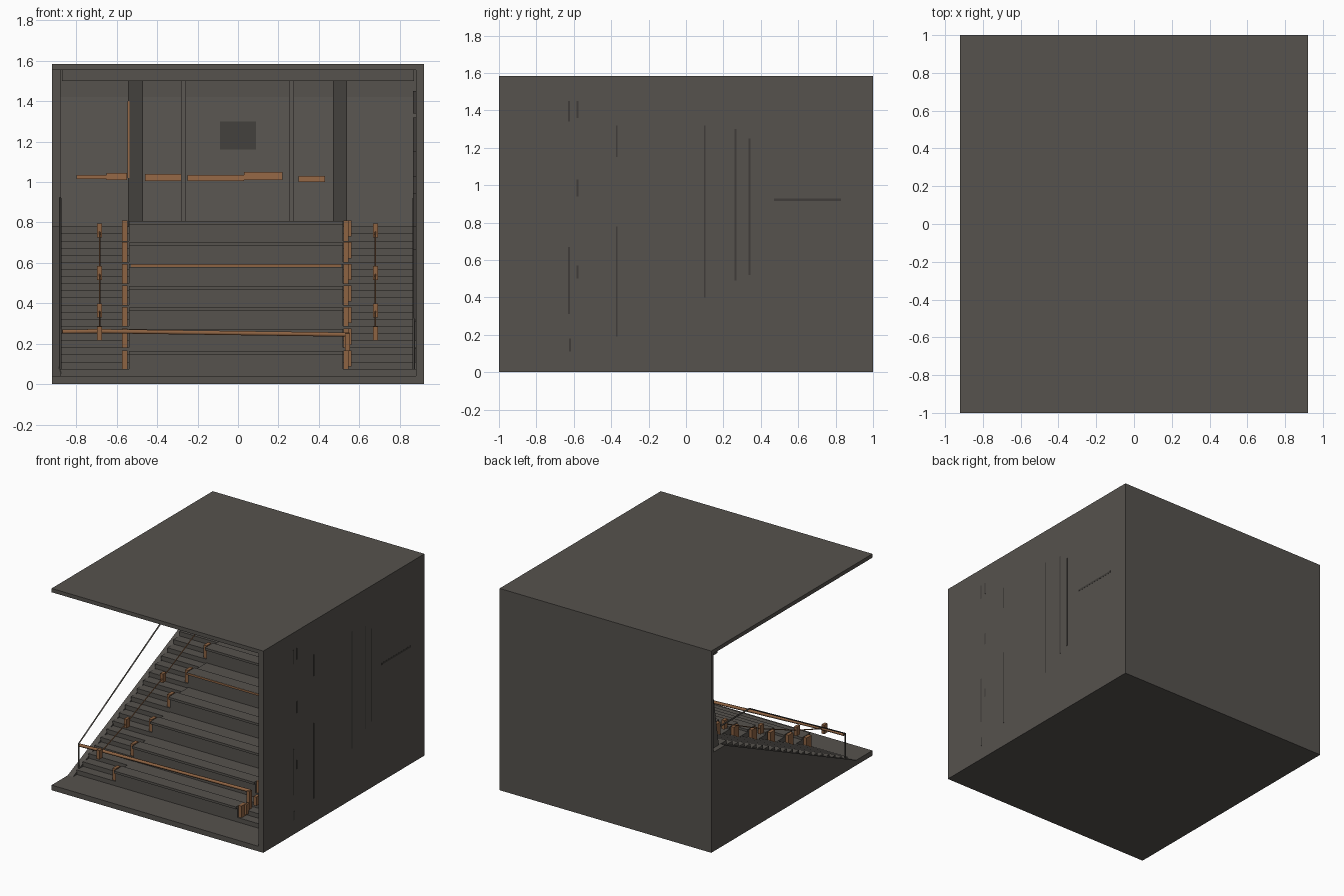
import bpy, bmesh
from mathutils import Vector

if "Cube" in bpy.data.objects:
    bpy.data.objects.remove(bpy.data.objects["Cube"])


def material(name, rgb):
    m = bpy.data.materials.new(name)
    m.diffuse_color = (*rgb, 1)
    m.use_nodes = True
    m.node_tree.nodes["Principled BSDF"].inputs["Base Color"].default_value = m.diffuse_color
    return m


GREY = material("warm_dark_grey", (0.092, 0.084, 0.075))
WOOD = material("brown_wood", (0.27, 0.125, 0.055))
DARK = material("shadow_grey", (0.05, 0.046, 0.041))


def finish(name, bm, mat):
    bmesh.ops.recalc_face_normals(bm, faces=bm.faces)
    me = bpy.data.meshes.new(name)
    bm.to_mesh(me)
    bm.free()
    ob = bpy.data.objects.new(name, me)
    me.materials.append(mat)
    bpy.context.collection.objects.link(ob)
    return ob


def boxes(name, mat, items):
    """items: (x0, x1, y0, y1, z0, z1)"""
    bm = bmesh.new()
    for x0, x1, y0, y1, z0, z1 in items:
        vs = bmesh.ops.create_cube(bm, size=1)["verts"]
        for v in vs:
            v.co = Vector((x1 if v.co.x > 0 else x0,
                           y1 if v.co.y > 0 else y0,
                           z1 if v.co.z > 0 else z0))
    return finish(name, bm, mat)


def extrude_x(name, mat, profile, x0, x1):
    """Solid prism from a (y, z) profile between x0 and x1."""
    bm = bmesh.new()
    a, b = ([bm.verts.new((x, y, z)) for y, z in profile] for x in (x0, x1))
    bm.faces.new(a)
    bm.faces.new(b[::-1])
    for i in range(len(a)):
        bm.faces.new((a[i - 1], a[i], b[i], b[i - 1]))
    return finish(name, bm, mat)


def rail(name, mat, points, radius=0.006):
    cu = bpy.data.curves.new(name, 'CURVE')
    cu.dimensions = '3D'
    cu.bevel_depth = radius
    cu.bevel_resolution = 1
    cu.use_fill_caps = True
    sp = cu.splines.new('POLY')
    sp.points.add(len(points) - 1)
    for p, c in zip(sp.points, points):
        p.co = (*c, 1)
    cu.materials.append(mat)
    ob = bpy.data.objects.new(name, cu)
    bpy.context.collection.objects.link(ob)


W, FLOOR, Y0, Y1 = 0.92, 0.04, -0.75, 0.83


def slope(y):
    return FLOOR + (y - Y0) * 0.74 / (Y1 - Y0)


# room shell: floor, roof, back wall and right wall (front and left are open)
boxes("floor", GREY, [(-W, W, -1, 1, 0, FLOOR)])
boxes("roof", GREY, [(-W, W, -1, 1, 1.555, 1.585)])
boxes("back_wall", GREY, [(-W, W, 0.975, 1, 0, 1.585)])
boxes("right_wall", GREY, [(0.88, W, -1, 1, 0, 1.585)])


# stepped solids: wide central seating tiers and narrow side stairs
def stepped(name, n, top, x0, x1):
    dy, dz = (Y1 - Y0) / n, (top - FLOOR) / n
    prof = [(0.97, FLOOR), (Y0, FLOOR)]
    for i in range(n):
        y, z = Y0 + i * dy, FLOOR + (i + 1) * dz
        prof += [(y, z), (y + dy if i < n - 1 else 0.97, z)]
    extrude_x(name, GREY, prof, x0, x1)


N = 7
stepped("central_tiers", N, 0.79, -0.54, 0.52)
stepped("left_stairs", 21, 0.78, -0.88, -0.54)
stepped("right_stairs", 21, 0.78, 0.52, 0.88)

# side stringer on the open left edge
extrude_x("left_stringer", GREY,
          [(-0.80, FLOOR), (Y1, slope(Y1)), (0.98, 0.78), (0.98, FLOOR)], -W, -0.875)

# bench slabs on each tier, and wooden end blocks along the aisles
DY, DZ = (Y1 - Y0) / N, 0.75 / N
benches, ends = [], []
for i in range(N):
    y, z = Y0 + i * DY, FLOOR + (i + 1) * DZ
    benches.append((-0.54, 0.52, y - 0.02, y + 0.08, z, z + 0.018))
    for x in (-0.56, 0.535):
        ends.append((x - 0.013, x + 0.013, y + 0.01, y + 0.07, z - 0.1, z + 0.02))
    ends.append((0.548, 0.562, y + 0.05, y + 0.09, z - 0.06, z + 0.02))
boxes("tier_benches", GREY, benches)
boxes("aisle_end_blocks", WOOD, ends)
boxes("tier_wood_strip", WOOD, [(-0.53, 0.51, 0.13, 0.17, 0.58, 0.593)])

# front barrier across the foot of the seating
rail("front_barrier_rail", WOOD, [(-0.87, -0.72, 0.26), (-0.68, -0.71, 0.262),
                                  (0.55, -0.63, 0.245)], 0.012)
boxes("front_barrier_post", WOOD, [(0.53, 0.555, -0.65, -0.62, FLOOR, 0.25)])

# handrails: outer pair, and thin rods with wooden blocks up the middle of the stairs
for side, x in (("left", -0.88), ("right", 0.87)):
    rail(side + "_outer_handrail", GREY,
         [(x, -0.72, 0.06), (x, -0.72, 0.27), (x, 0.47, 0.92), (x, Y1, 0.92)])
for side, x in (("left", -0.685), ("right", 0.68)):
    pts = [(-0.74, 0.25), (-0.4, 0.365), (0.05, 0.55), (0.5, 0.76)]
    rail(side + "_stair_rod", WOOD, [(x, y, z) for y, z in pts], 0.004)
    boxes(side + "_rod_blocks", WOOD,
          [(x - 0.012, x + 0.012, y - 0.02, y + 0.02, z - 0.035, z + 0.035) for y, z in pts])

# leaning rear panel behind the top row
extrude_x("leaning_rear_panel", GREY,
          [(Y1 + 0.02, 0.78), (0.955, 1.42), (0.955, 1.555), (0.975, 1.555), (0.975, 0.78)],
          -0.88, 0.88)


# rear pilasters that follow the lean
def lean(name, mat, x0, x1, z0, z1, depth):
    def py(z):
        return 0.85 + (z - 0.78) * 0.164
    extrude_x(name, mat, [(py(z0) - depth, z0), (py(z1) - depth, z1),
                          (py(z1) + 0.01, z1), (py(z0) + 0.01, z0)], x0, x1)


for side, x0, x1 in (("left", -0.545, -0.47), ("right", 0.47, 0.54)):
    lean(side + "_wide_pilaster", DARK, x0, x1, 0.78, 1.5, 0.05)
for side, x in (("left", -0.27), ("right", 0.265)):
    lean(side + "_thin_pilaster", GREY, x - 0.012, x + 0.012, 0.78, 1.5, 0.03)
lean("projection_window", DARK, -0.09, 0.09, 1.16, 1.3, 0.006)

# tapering wooden rail pieces across the rear panel, and a thin pilaster edge
for i, (x0, x1, z0, z1) in enumerate(((-0.8, -0.65, 1.015, 1.035), (-0.65, -0.55, 1.01, 1.045),
                                      (-0.46, -0.27, 1.005, 1.04), (-0.25, 0.03, 1.005, 1.035),
                                      (0.03, 0.22, 1.01, 1.05), (0.3, 0.43, 1.0, 1.03))):
    lean("rear_wood_rail_%d" % i, WOOD, x0, x1, z0, z1, 0.008)
lean("left_pilaster_wood_edge", WOOD, -0.546, -0.538, 1.02, 1.4, 0.053)

# dropped ceiling beam at the rear
boxes("rear_ceiling_beam", GREY, [(-0.87, 0.87, 0.85, 0.96, 1.5, 1.555)])

# thin pilaster strips showing through the right wall
strips = [(-0.62, 0.11, 0.18), (-0.625, 0.31, 0.67), (-0.625, 1.34, 1.45), (-0.58, 0.5, 0.57),
          (-0.58, 0.94, 1.03), (-0.58, 1.36, 1.45), (-0.37, 0.19, 0.78), (-0.37, 1.15, 1.32),
          (0.1, 0.4, 1.32), (0.265, 0.49, 1.3), (0.34, 0.52, 1.25)]
boxes("right_wall_strips", DARK,
      [(0.865, W + 0.001, y - 0.005, y + 0.005, a, b) for y, a, b in strips]
      + [(0.865, W + 0.001, 0.47, Y1, 0.915, 0.93)])
